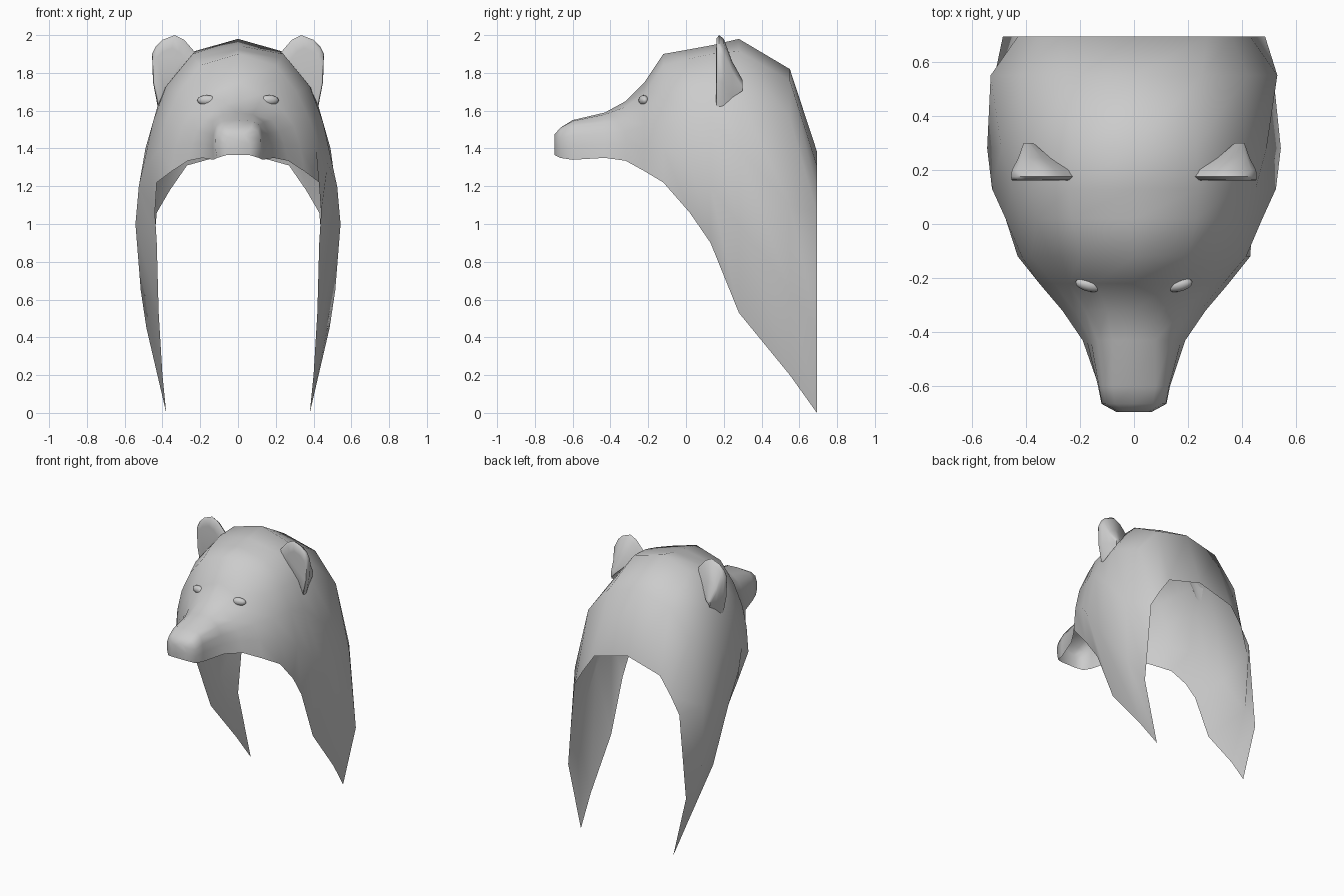
import bpy
import bmesh
import math
from mathutils import Vector

default_cube = bpy.data.objects.get("Cube")
if default_cube:
    bpy.data.objects.remove(default_cube, do_unlink=True)

# One plain grey for the whole hood
grey = bpy.data.materials.new("plain grey")
grey.use_nodes = True
grey.diffuse_color = (.6, .6, .6, 1)
grey.node_tree.nodes["Principled BSDF"].inputs["Base Color"].default_value = grey.diffuse_color


def finish(bm, name, angle):
    """Turn a bmesh into a named, smooth-shaded grey object."""
    bmesh.ops.recalc_face_normals(bm, faces=bm.faces)
    mesh = bpy.data.meshes.new(name)
    bm.to_mesh(mesh)
    bm.free()
    mesh.materials.append(grey)
    obj = bpy.data.objects.new(name, mesh)
    bpy.context.collection.objects.link(obj)
    bpy.ops.object.select_all(action='DESELECT')
    obj.select_set(True)
    bpy.context.view_layer.objects.active = obj
    bpy.ops.object.shade_smooth_by_angle(angle=math.radians(angle))
    return obj


def bridge(bm, first, second, closed=False):
    """Join two equal rows of vertices with quads."""
    count = len(first)
    for i in range(count if closed else count - 1):
        j = (i + 1) % count
        bm.faces.new((first[i], first[j], second[j], second[i]))


# Hood sections, nose to back: y, crown z, then x and z of brow, temple, cheek, side, rim
SECTIONS = (
    (-.695, 1.475, .03, 1.475, .055, 1.46, .065, 1.42, .065, 1.39, .06, 1.365),
    (-.665, 1.51, .07, 1.51, .105, 1.49, .118, 1.45, .12, 1.4, .11, 1.35),
    (-.6, 1.55, .08, 1.545, .115, 1.52, .13, 1.47, .133, 1.41, .13, 1.34),
    (-.43, 1.59, .08, 1.58, .135, 1.54, .16, 1.48, .175, 1.42, .19, 1.35),
    (-.32, 1.65, .1, 1.62, .18, 1.55, .22, 1.49, .245, 1.42, .265, 1.335),
    (-.22, 1.75, .14, 1.69, .24, 1.6, .295, 1.52, .33, 1.41, .35, 1.28),
    (-.12, 1.9, .2, 1.84, .31, 1.7, .38, 1.55, .415, 1.4, .43, 1.22),
    (.02, 1.925, .23, 1.875, .36, 1.72, .42, 1.56, .475, 1.32, .44, 1.06),
    (.13, 1.945, .24, 1.9, .38, 1.73, .45, 1.54, .525, 1.2, .43, .9),
    (.28, 1.98, .23, 1.915, .41, 1.68, .49, 1.4, .543, 1, .42, .53),
    (.55, 1.82, .25, 1.76, .42, 1.56, .53, 1.1, .515, .65, .4, .2),
    (.693, 1.385, .27, 1.31, .36, 1.18, .43, 1.06, .485, .45, .38, 0),
)


def section_points(section):
    """Full arch from the right rim over the crown to the left rim."""
    y, crown, *pairs = section
    left = [Vector((x, y, z)) for x, z in zip(pairs[::2], pairs[1::2])]
    right = [Vector((-p.x, p.y, p.z)) for p in reversed(left)]
    return right + [Vector((0, y, crown))] + left


# Hood shell, open underneath and behind, closed at the nose
bm = bmesh.new()
rows = [[bm.verts.new(p) for p in section_points(s)] for s in SECTIONS]
for front, back in zip(rows, rows[1:]):
    bridge(bm, front, back)
bm.faces.new(rows[0])
finish(bm, "hood", 60)

# Ears: thin rounded wedges whose backs slope down into the hood
EAR_ROOT = Vector((.4, 1.72))
EAR_OUTLINE = ((.22, 1.9), (.25, 1.935), (.285, 1.975), (.335, 2), (.4, 1.975), (.435, 1.94),
               (.455, 1.9), (.45, 1.75), (.425, 1.62), (.39, 1.7), (.32, 1.8))
EAR_RINGS = ((.75, .16), (.94, .162), (1, .175), (.93, .2), (.5, .245), (.15, .3))


def build_ear(name, side):
    bm = bmesh.new()
    rings = []
    for scale, y in EAR_RINGS:
        flat = [EAR_ROOT.lerp(Vector(p), scale) for p in EAR_OUTLINE]
        rings.append([bm.verts.new((side * p.x, y, p.y)) for p in flat])
    for front, back in zip(rings, rings[1:]):
        bridge(bm, front, back, closed=True)
    bm.faces.new(rings[0])
    bm.faces.new(rings[-1])
    finish(bm, name, 60)


# Eyes: small almond beads, their inner corners turned toward the nose
def build_eye(name, side):
    bm = bmesh.new()
    bmesh.ops.create_uvsphere(bm, u_segments=16, v_segments=8, radius=1)
    for vert in bm.verts:
        vert.co *= Vector((.052, .025, .027))
    eye = finish(bm, name, 60)
    eye.location = (side * .165, -.225, 1.655)
    eye.rotation_euler = (0, 0, side * math.radians(12))


for label, side in (("left", 1), ("right", -1)):
    build_ear(label + "_ear", side)
    build_eye(label + "_eye", side)
